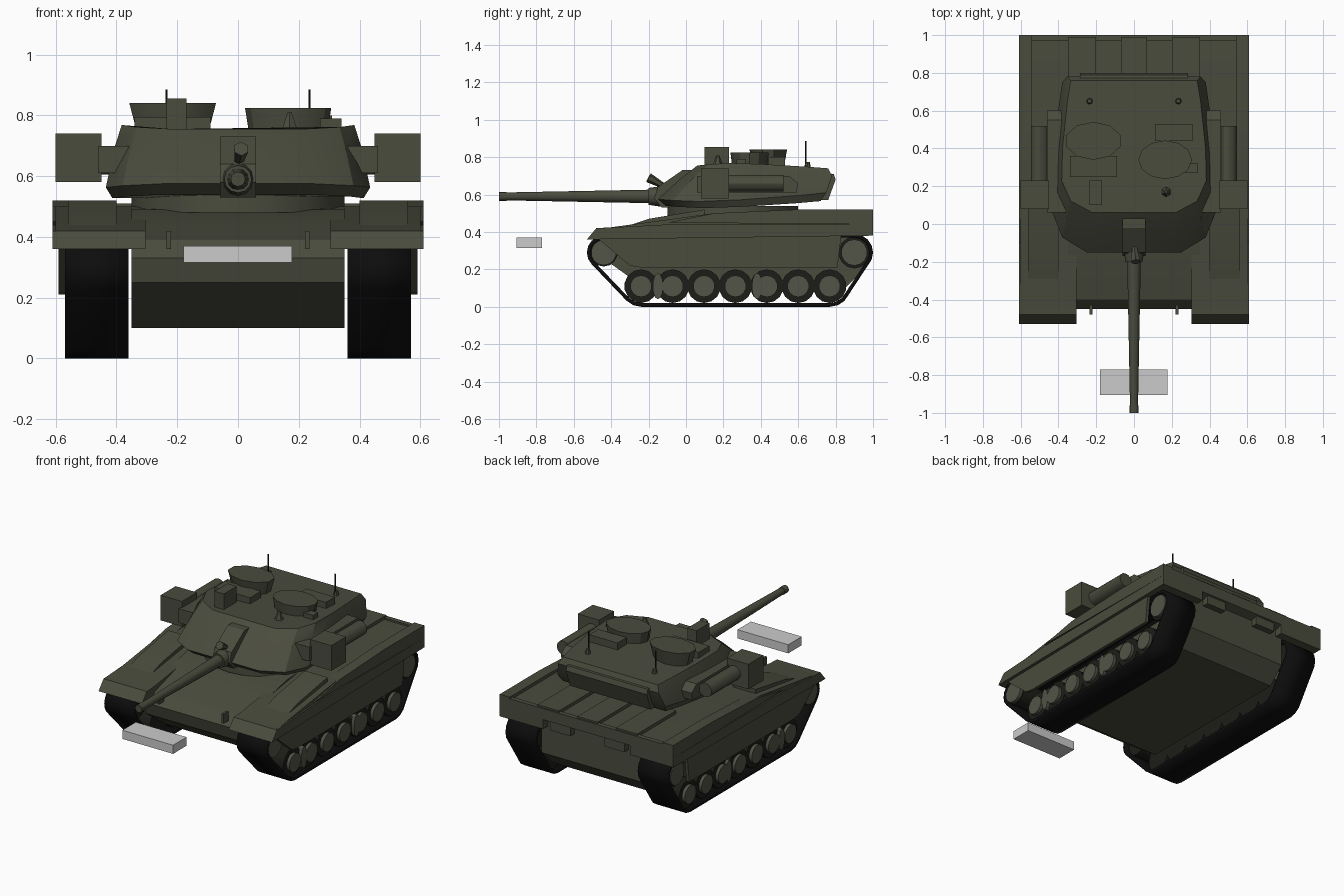
import bpy, bmesh, math
from mathutils import Matrix, Vector, geometry

if "Cube" in bpy.data.objects:
    bpy.data.objects.remove(bpy.data.objects["Cube"])


def material(name, red, green, blue):
    mat = bpy.data.materials.new(name)
    mat.use_nodes = True
    mat.diffuse_color = (red, green, blue, 1)
    shader = mat.node_tree.nodes["Principled BSDF"]
    shader.inputs["Base Color"].default_value = mat.diffuse_color
    shader.inputs["Roughness"].default_value = .9
    return mat


olive = material("olive_paint", .068, .072, .047)
hub_olive = material("hub_olive", .085, .09, .065)
tyre_dark = material("dark_tyre", .012, .012, .009)
track_black = material("track_black", .004, .004, .004)
light_grey = material("light_grey", .6, .6, .6)
parts = []

# Shared reference lines
belly, guard, deck, roof = .1, .38, .5, .76
rear = 1
hull_half, track_in, track_out, fender_out = .35, .36, .57, .6


def add(name, mesh_data, mat):
    bmesh.ops.recalc_face_normals(mesh_data, faces=mesh_data.faces)
    mesh = bpy.data.meshes.new(name)
    mesh_data.to_mesh(mesh)
    mesh_data.free()
    mesh.materials.append(mat)
    part = bpy.data.objects.new(name, mesh)
    bpy.context.collection.objects.link(part)
    parts.append(part)
    return part


def loft(name, rings, mat=olive, capped=True):
    """Skin through rings of equal length, with optional end caps."""
    mesh_data = bmesh.new()
    rows = [[mesh_data.verts.new(point) for point in ring] for ring in rings]
    for low, high in zip(rows, rows[1:]):
        for i in range(len(low)):
            mesh_data.faces.new((low[i - 1], low[i], high[i], high[i - 1]))
    if capped:
        mesh_data.faces.new(rows[0])
        mesh_data.faces.new(rows[-1])
    return add(name, mesh_data, mat)


def prism(name, profile, across, mat=olive, capped=True):
    """Side profile in y and z, swept across a pair of x values."""
    return loft(name, [[(x, y, z) for y, z in profile] for x in across], mat, capped)


def box(name, across, along, height, mat=olive):
    (front, back), (low, high) = along, height
    profile = [(front, low), (back, low), (back, high), (front, high)]
    return prism(name, profile, across, mat)


def rod(name, start, end, radius, tip=None, mat=olive, sides=12, squash=1):
    """Tapered cylinder between two points; squash narrows it along y."""
    start, end = Vector(start), Vector(end)
    mesh_data = bmesh.new()
    turn = (end - start).to_track_quat("Z", "Y").to_matrix().to_4x4()
    place = Matrix.Translation((start + end) / 2) @ Matrix.Diagonal((1, squash, 1, 1)) @ turn
    bmesh.ops.create_cone(mesh_data, cap_ends=True, segments=sides, radius1=radius,
                          radius2=radius if tip is None else tip,
                          depth=(end - start).length, matrix=place)
    return add(name, mesh_data, mat)


def upright(name, x, y, low, high, radius, tip=None, **options):
    return rod(name, (x, y, low), (x, y, high), radius, tip, **options)


def wheel(name, sign, y, z, radius, hub):
    def disc(label, inner, outer, size, mat):
        rod(name + label, (sign * inner, y, z), (sign * outer, y, z), size, mat=mat, sides=14)
    disc("_tyre", track_in + .03, track_out - .02, radius, tyre_dark)
    disc("_hub", track_out - .02, track_out, hub, hub_olive)


def track_path(wheels):
    """Taut loop around a set of wheel circles in y and z."""
    dots = []
    for y, z, radius in wheels:
        for step in range(16):
            angle = math.tau * step / 16
            dots.append(Vector((y + radius * math.cos(angle), z + radius * math.sin(angle))))
    return [dots[i] for i in geometry.convex_hull_2d(dots)]


# Hull
prism("hull", [(-.22, belly), (-.43, .25), (-.45, .33), (-.4, .39), (-.2, .45), (0, .49), (.3, deck),
               (rear, deck), (rear, .44), (.95, .42), (.95, .2), (.85, belly)],
      (-hull_half, hull_half))
box("rear_lip", (-fender_out, fender_out), (.97, rear), (.44, deck + .01))
box("deck_centre_panel", (-.07, .07), (.6, .99), (deck, deck + .02))

for sign, side in ((1, "left_"), (-1, "right_")):
    def span(inner, outer):
        return sign * inner, sign * outer

    box(side + "deck_panel", span(.2, hull_half), (.6, .99), (deck, deck + .02))
    box(side + "rear_box", span(.12, .26), (.94, .99), (guard, .44))
    box(side + "tow_hook", span(.22, .235), (-.48, -.43), (.36, .42))

    # Fenders, bins and skirts
    prism(side + "fender", [(-.53, .36), (-.48, .42), (-.4, .425), (.15, deck), (rear, deck), (rear, guard)],
          span(.305, fender_out))
    prism(side + "edge_rail", [(-.1, .45), (.15, deck), (.6, .52), (rear, .52), (rear, .44)],
          span(.54, .61))
    prism(side + "skirt_top", [(-.53, .36), (-.48, .42), (-.1, .44), (rear, .44), (rear, guard)],
          span(track_out, .61))
    prism(side + "skirt", [(-.49, guard), (-.3, .22), (-.24, .21), (.81, .21), (.83, guard)],
          span(track_out, .59))
    prism(side + "fender_bin", [(-.35, .42), (-.2, .47), (.1, .52), (.1, .48)], span(.4, .56))

    # Wheels
    for number in range(7):
        wheel(f"{side}road_wheel_{number}", sign, -.24 + number * .168, .11, .09, .058)
    wheel(side + "idler", sign, -.44, .29, .075, .068)
    wheel(side + "sprocket", sign, .9, .29, .085, .07)
    for label, y in (("front", -.15), ("rear", .38)):
        rod(f"{side}{label}_damper", (sign * .5, y, .11), (sign * track_out, y, .11), .07,
            mat=hub_olive, squash=.4)

    # Track band
    loop = track_path([(-.24, .11, .1), (.77, .11, .1), (.9, .29, .09), (-.44, .29, .08)])
    track = prism(side + "track", loop, span(track_in, track_out), track_black, capped=False)
    band = track.modifiers.new("thickness", "SOLIDIFY")
    band.thickness, band.offset = .02, 0

    # Turret side gear
    box(side + "sight_box", span(.45, fender_out), (.08, .23), (.58, .74))
    rod(side + "sight_tube", (sign * .5, .2, .66), (sign * .5, .52, .66), .045)
    rod(side + "sight_arm", (sign * .36, .16, .65), (sign * .46, .16, .65), .045)
    prism(side + "turret_bin", [(.06, .61), (.59, .61), (.6, .66), (.55, .7), (.06, .7)],
          span(.36, .46))
    upright(side + "antenna_base", sign * .235, .65, .74, .775, .018, .012, sides=8)
    upright(side + "antenna", sign * .235, .64, roof, .885, .004, mat=tyre_dark, sides=6)

# Turret shell: one half outline, pulled in and slid per level, then mirrored
upright("turret_ring", 0, .25, .48, .54, hull_half, sides=24)
outline = [(.25, -.15), (.38, -.07), (.435, .07), (.43, .3), (.4, .62), (.38, .76)]
rings = []
for width, front, back, height, tail_rise in ((.95, .04, -.04, .525, .04), (1, 0, -.01, .56, .05),
                                              (.93, .12, .02, .7, 0), (.88, .21, 0, .77, -.03)):
    half = []
    for x, y in outline:
        tail = (y + .15) / .91
        slide = front * (1 - tail) + back * tail
        nose = .015 * max(0, 1 - 5 * tail)
        half.append((x * width, y + slide, height + tail_rise * tail * tail + nose * (1 if height < .6 else -1)))
    rings.append(half + [(-x, y, z) for x, y, z in reversed(half)])
loft("turret", rings)
prism("bustle_rack", [(.71, .57), (.76, .57), (.8, .68), (.79, .71), (.74, .715)], (-.285, .285))

# Gun
bore = .59
prism("mantlet", [(-.13, .53), (-.17, .58), (-.15, .64), (-.02, .73), (.04, .73), (.04, .53)], (-.06, .06))
rod("gun_collar", (0, -.1, bore), (0, -.2, bore), .06, .045)
rod("gun_barrel", (0, -.14, bore), (0, -.97, bore), .037, .021)
rod("gun_muzzle", (0, -.96, bore), (0, -1, bore), .024)
rod("gun_top_sight", (0, -.1, .635), (.01, -.2, .69), .012, .026, sides=6)

# Roof fittings
upright("right_cupola", -.215, .44, .75, .84, .125, .15, sides=10, squash=.67)
upright("left_cupola", .165, .34, .75, .825, .13, .142, squash=.72)
box("right_hatch_plate", (-.34, -.09), (.25, .36), (.75, .795))
box("left_hatch_plate", (.11, .31), (.44, .53), (.75, .8))
box("periscope_box", (-.235, -.17), (.1, .23), (.74, .855))
box("roof_vent", (.27, .34), (.27, .32), (roof, .79))
upright("roof_sensor", .17, .17, .75, .81, .03, .008, sides=6)

# Detached block ahead of the hull
box("front_block", (-.18, .177), (-.905, -.77), (.315, .37), light_grey)

# Smooth shading with sharp edges kept
bpy.ops.object.select_all(action="DESELECT")
for part in parts:
    part.select_set(True)
bpy.context.view_layer.objects.active = parts[0]
bpy.ops.object.shade_smooth_by_angle(angle=math.radians(30))
